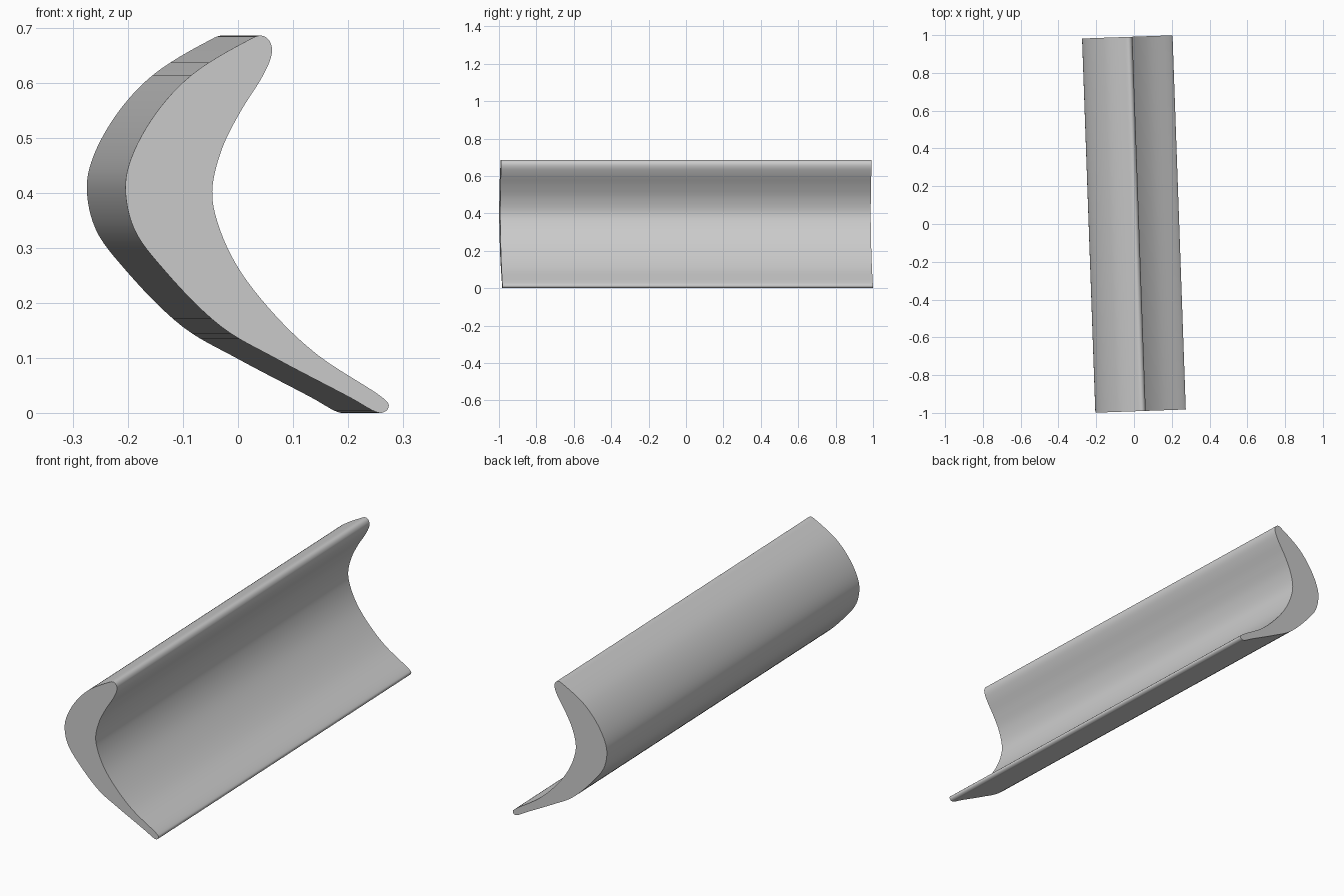
import bpy
import bmesh
import math
from mathutils import Vector, Matrix

cube = bpy.data.objects.get("Cube")
if cube:
    bpy.data.objects.remove(cube, do_unlink=True)

HALF_LENGTH = 0.991
TWIST = math.radians(2.03)
STEPS = 6

# Blade cross-section (x, z): convex back, thin tip, concave face, round nose
PROFILE = [
    (0.005, 0.687), (-0.025, 0.674), (-0.12, 0.615), (-0.185, 0.545),
    (-0.229, 0.465), (-0.24, 0.41), (-0.224, 0.335), (-0.169, 0.26),
    (-0.065, 0.157), (0.035, 0.099), (0.17, 0.028), (0.215, 0.003),
    (0.227, 0.001), (0.237, 0.007), (0.239, 0.016), (0.23, 0.027),
    (0.11, 0.106), (0.032, 0.179), (-0.035, 0.265), (-0.071, 0.343),
    (-0.082, 0.403), (-0.065, 0.479), (-0.031, 0.548), (0.009, 0.612),
    (0.025, 0.648), (0.026, 0.668), (0.018, 0.682),
]


def smooth_loop(points, steps):
    """Closed centripetal spline through the points."""
    pts = [Vector(p) for p in points]
    n, out = len(pts), []
    for i in range(n):
        a, b, c, d = (pts[(i + k) % n] for k in (-1, 0, 1, 2))
        t0 = 0.0
        t1 = t0 + math.sqrt((b - a).length)
        t2 = t1 + math.sqrt((c - b).length)
        t3 = t2 + math.sqrt((d - c).length)
        for s in range(steps):
            t = t1 + (t2 - t1) * s / steps
            ab = a.lerp(b, (t - t0) / (t1 - t0))
            bc = b.lerp(c, (t - t1) / (t2 - t1))
            cd = c.lerp(d, (t - t2) / (t3 - t2))
            abc = ab.lerp(bc, (t - t0) / (t2 - t0))
            bcd = bc.lerp(cd, (t - t1) / (t3 - t1))
            out.append(abc.lerp(bcd, (t - t1) / (t2 - t1)))
    return out


# Extrude the section along the span
bm = bmesh.new()
section = smooth_loop(PROFILE, STEPS)
front = bm.faces.new([bm.verts.new((p.x, -HALF_LENGTH, p.y)) for p in section])
ext = bmesh.ops.extrude_face_region(bm, geom=[front], use_keep_orig=True)
moved = [v for v in ext["geom"] if isinstance(v, bmesh.types.BMVert)]
bmesh.ops.translate(bm, verts=moved, vec=(0, 2 * HALF_LENGTH, 0))
bmesh.ops.recalc_face_normals(bm, faces=bm.faces)

# Turn slightly about the vertical and rest on the ground
bmesh.ops.rotate(bm, verts=bm.verts, matrix=Matrix.Rotation(TWIST, 3, 'Z'))
low = min(v.co.z for v in bm.verts)
bmesh.ops.translate(bm, verts=bm.verts, vec=(0, 0, -low))

mesh = bpy.data.meshes.new("turbine_blade")
bm.to_mesh(mesh)
bm.free()
blade = bpy.data.objects.new("turbine_blade", mesh)
bpy.context.collection.objects.link(blade)

# Plain grey metal
grey = bpy.data.materials.new("plain_grey")
grey.use_nodes = True
colour = (0.6, 0.6, 0.6, 1)
grey.diffuse_color = colour
grey.node_tree.nodes["Principled BSDF"].inputs["Base Color"].default_value = colour
mesh.materials.append(grey)

bpy.context.view_layer.objects.active = blade
blade.select_set(True)
bpy.ops.object.shade_smooth_by_angle(angle=math.radians(30))
